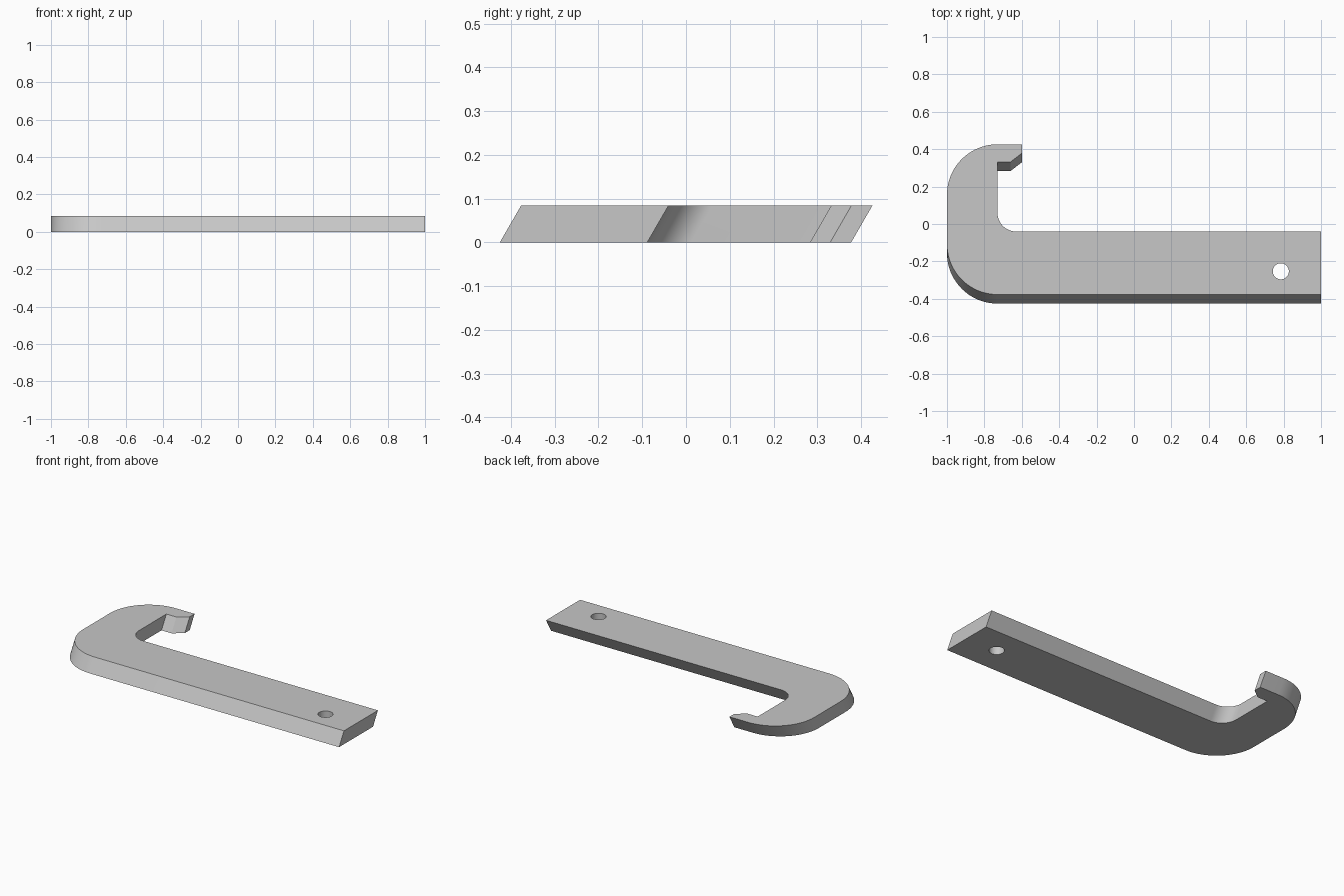
import bpy, bmesh
from math import radians, sin, cos, tan
from mathutils import Vector

if "Cube" in bpy.data.objects:
    bpy.data.objects.remove(bpy.data.objects["Cube"], do_unlink=True)

HEIGHT = 0.084
LEAN = HEIGHT / tan(radians(60))   # sideways slant of the walls


def arc(cx, cy, r, start, end, steps=20):
    angles = [radians(start + (end - start) * i / steps) for i in range(steps + 1)]
    return [(cx + r * cos(a), cy + r * sin(a)) for a in angles]


grey = bpy.data.materials.new("light grey")
grey.use_nodes = True
colour = (0.57, 0.57, 0.57, 1)
grey.diffuse_color = colour
grey.node_tree.nodes["Principled BSDF"].inputs["Base Color"].default_value = colour

# Outline of the top face, counter-clockwise from the front end of the handle
outline = [(1, -0.377), (1, -0.04)]
outline += arc(-0.63, 0.06, 0.1, 270, 180)        # inner fillet
outline += [(-0.73, 0.332), (-0.66, 0.332), (-0.6, 0.378), (-0.6, 0.426)]  # hook tip
outline += arc(-0.73, 0.156, 0.27, 90, 180)       # back corner
outline += arc(-0.73, -0.107, 0.27, 180, 270)     # front corner

# Hooked bar: bottom profile extruded along the slant
bm = bmesh.new()
base = bm.faces.new([bm.verts.new((x, y - LEAN, 0)) for x, y in outline])
top = bmesh.ops.extrude_face_region(bm, geom=[base])
bmesh.ops.translate(bm, vec=Vector((0, LEAN, HEIGHT)),
                    verts=[v for v in top["geom"] if isinstance(v, bmesh.types.BMVert)])
bmesh.ops.recalc_face_normals(bm, faces=bm.faces)
mesh = bpy.data.meshes.new("hooked_bar")
bm.to_mesh(mesh)
bm.free()
mesh.materials.append(grey)
bar = bpy.data.objects.new("hooked_bar", mesh)
bpy.context.collection.objects.link(bar)

# Upright hole near the end of the handle
bpy.ops.mesh.primitive_cylinder_add(vertices=40, radius=0.043, depth=0.4,
                                    location=(0.785, -0.253, HEIGHT / 2))
cutter = bpy.context.object
cutter.name = "hole_cutter"
cutter.hide_render = True
cutter.data.materials.append(grey)
cut = bar.modifiers.new("hole", "BOOLEAN")
cut.operation = "DIFFERENCE"
cut.solver = "EXACT"
cut.object = cutter

bpy.ops.object.select_all(action="DESELECT")
bar.select_set(True)
bpy.context.view_layer.objects.active = bar
bpy.ops.object.modifier_apply(modifier=cut.name)
bpy.data.objects.remove(cutter, do_unlink=True)
bpy.ops.object.shade_smooth_by_angle(angle=radians(25))
